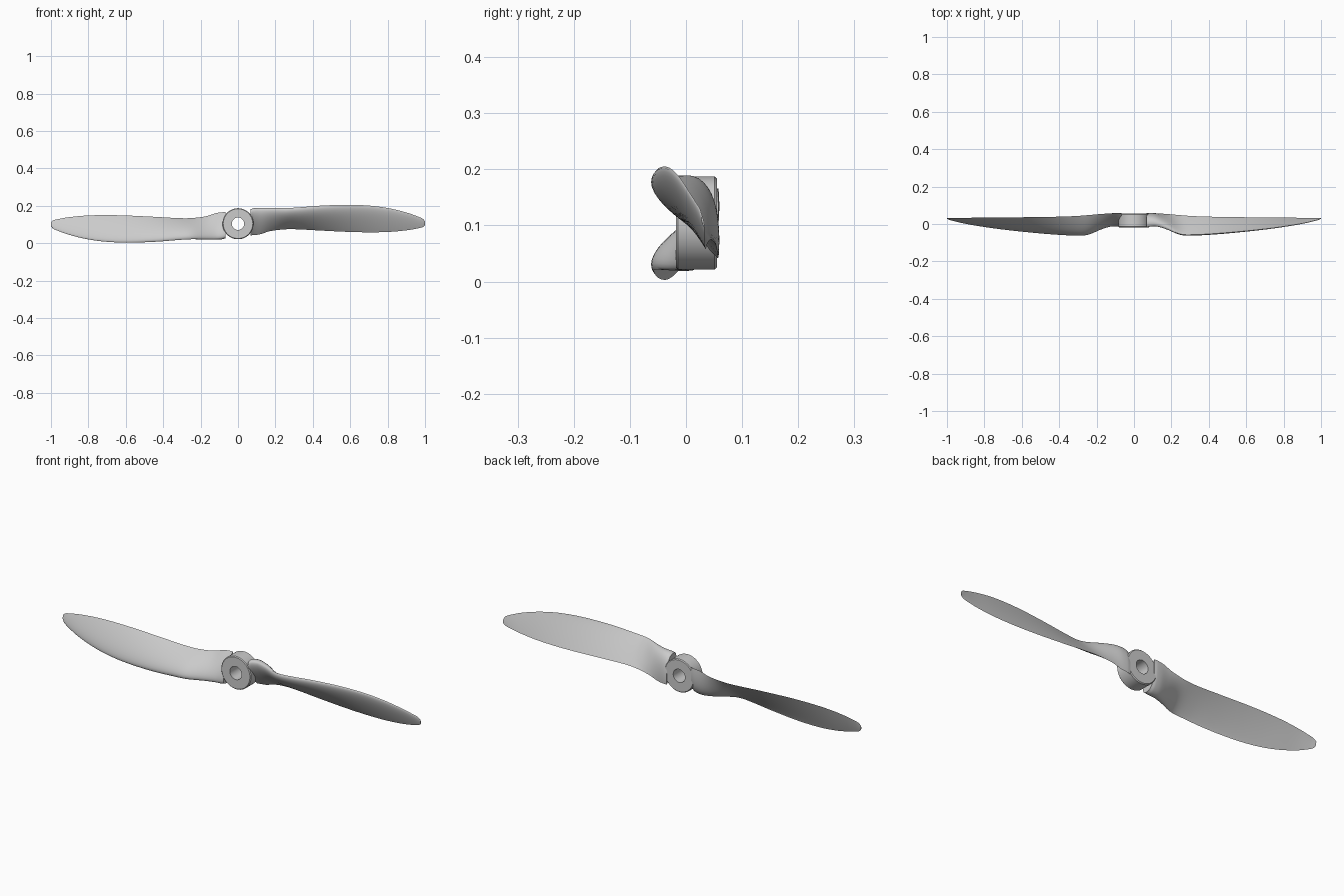
import bpy, bmesh, math
from mathutils import Vector

if "Cube" in bpy.data.objects:
    bpy.data.objects.remove(bpy.data.objects["Cube"])

CZ = 0.104  # height of the shaft axis

# Blade stations: x, leading edge y z, trailing edge y z, front bulge, back bulge
STATIONS = [
    (0.068, -0.012, 0.178, 0.056, 0.042, 0.020, 0.038),
    (0.085, -0.008, 0.184, 0.058, 0.043, 0.018, 0.036),
    (0.12, -0.007, 0.187, 0.057, 0.048, 0.017, 0.030),
    (0.17, -0.022, 0.187, 0.054, 0.064, 0.018, 0.020),
    (0.25, -0.054, 0.187, 0.047, 0.074, 0.021, 0.004),
    (0.32, -0.057, 0.191, 0.042, 0.074, 0.021, -0.001),
    (0.45, -0.050, 0.201, 0.038, 0.067, 0.018, -0.002),
    (0.60, -0.037, 0.205, 0.036, 0.060, 0.014, -0.002),
    (0.72, -0.024, 0.199, 0.035, 0.058, 0.011, -0.001),
    (0.82, -0.010, 0.184, 0.034, 0.061, 0.009, 0.0),
    (0.91, 0.005, 0.161, 0.033, 0.070, 0.006, 0.0),
    (0.97, 0.019, 0.139, 0.033, 0.081, 0.004, 0.0),
    (0.99, 0.025, 0.129, 0.033, 0.087, 0.003, 0.0),
    (1.0, 0.029, 0.116, 0.033, 0.096, 0.002, 0.0),
]


def thickness(t):
    # Airfoil thickness curve, peak 1, closed at both ends
    return 10 * (0.2969 * math.sqrt(t) - 0.126 * t - 0.3516 * t**2
                 + 0.2843 * t**3 - 0.1036 * t**4)


def section(s, n=16):
    x, ly, lz, ty, tz, front, back = s
    le, chord = Vector((x, ly, lz)), Vector((0, ty - ly, tz - lz))
    normal = Vector((0, chord.z, -chord.y)).normalized()
    ts = [(1 - math.cos(math.pi * i / n)) / 2 for i in range(n + 1)]
    pts = [le + chord * t + normal * (front * thickness(t) + 0.0015 * t * (1 - t)) for t in ts]
    pts += [le + chord * t - normal * (back * thickness(t) + 0.004 * t * (1 - t))
            for t in ts[-2:0:-1]]
    return pts


def smooth_stations(steps=5):
    # Hermite interpolation with non-uniform spacing
    S, out = STATIONS, []

    def slope(i, k):
        a, b = max(i - 1, 0), min(i + 1, len(S) - 1)
        return (S[b][k] - S[a][k]) / (S[b][0] - S[a][0])

    for i in range(len(S) - 1):
        h = S[i + 1][0] - S[i][0]
        for j in range(steps):
            u = j / steps
            row = [S[i][0] + h * u]
            for k in range(1, 7):
                row.append((2*u**3 - 3*u**2 + 1) * S[i][k] + (u**3 - 2*u**2 + u) * h * slope(i, k)
                           + (3*u**2 - 2*u**3) * S[i + 1][k] + (u**3 - u**2) * h * slope(i + 1, k))
            out.append(row)
    return out + [S[-1]]


def finish(name, bm, angle):
    bmesh.ops.recalc_face_normals(bm, faces=bm.faces)
    me = bpy.data.meshes.new(name)
    bm.to_mesh(me)
    bm.free()
    ob = bpy.data.objects.new(name, me)
    bpy.context.collection.objects.link(ob)
    bpy.ops.object.select_all(action='DESELECT')
    ob.select_set(True)
    bpy.context.view_layer.objects.active = ob
    bpy.ops.object.shade_smooth_by_angle(angle=math.radians(angle))
    return ob


def bridge(bm, a, b):
    for i in range(len(a)):
        j = (i + 1) % len(a)
        bm.faces.new((a[i], a[j], b[j], b[i]))


# Blades: the second is the first turned half a turn about the shaft
for name, sign in (("right_blade", 1), ("left_blade", -1)):
    bm = bmesh.new()
    rings = [[bm.verts.new((sign * p.x, p.y, CZ + sign * (p.z - CZ))) for p in section(s)]
             for s in smooth_stations()]
    for a, b in zip(rings, rings[1:]):
        bridge(bm, a, b)
    bm.faces.new(rings[0])
    bm.faces.new(rings[-1])
    finish(name, bm, 45)

# Hub: turned ring with a through bore and softened rims
bm = bmesh.new()
profile = [(0.033, -0.018), (0.079, -0.018), (0.083, -0.014),
           (0.083, 0.051), (0.079, 0.055), (0.033, 0.055)]
N = 64
loops = [[bm.verts.new((r * math.cos(2 * math.pi * i / N), y,
                        CZ + r * math.sin(2 * math.pi * i / N))) for i in range(N)]
         for r, y in profile]
for i in range(len(loops)):
    bridge(bm, loops[i], loops[(i + 1) % len(loops)])
finish("hub", bm, 30)
